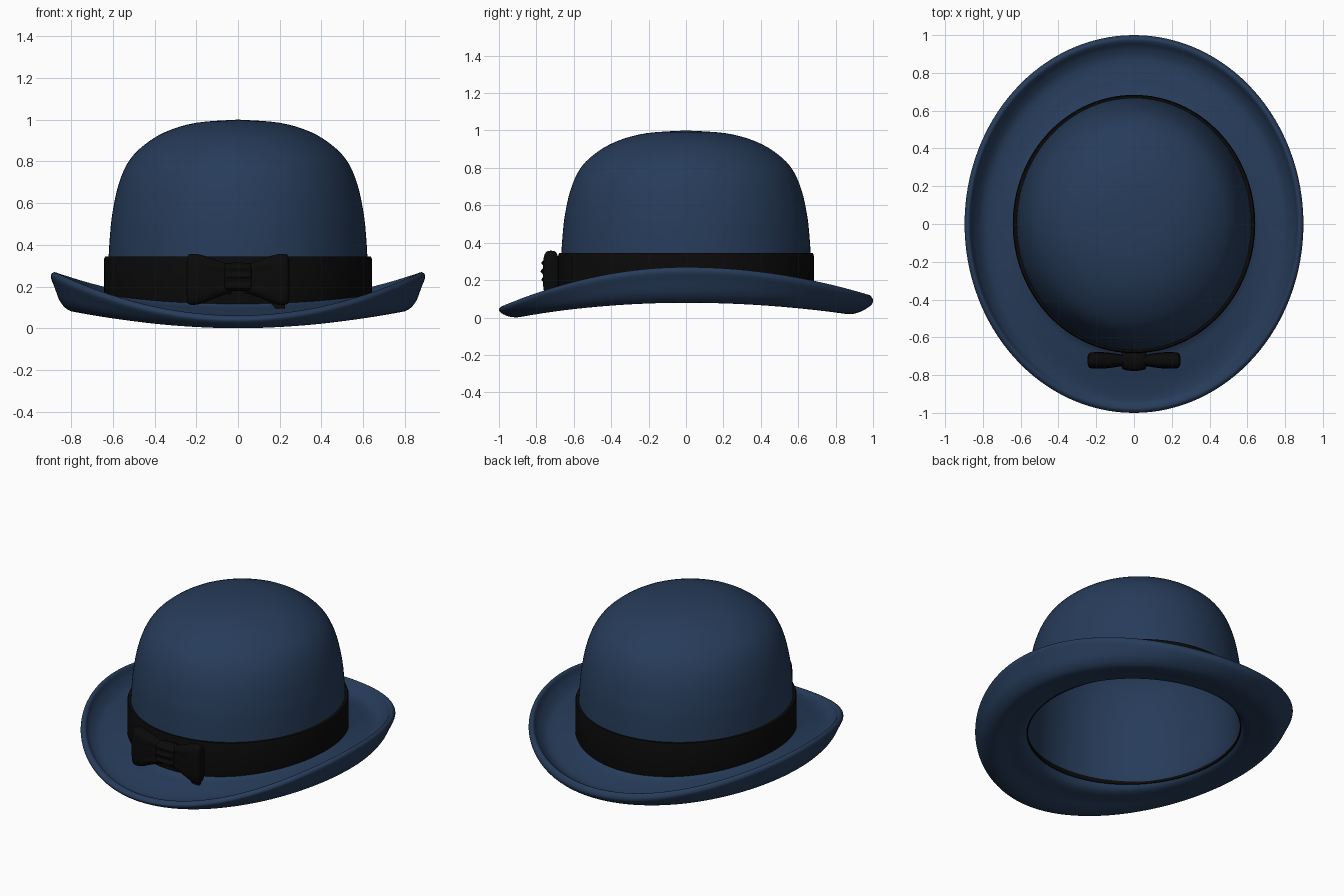
import bpy, bmesh, math
from mathutils import Vector

if "Cube" in bpy.data.objects:
    bpy.data.objects.remove(bpy.data.objects["Cube"])


def material(name, rgb):
    m = bpy.data.materials.new(name)
    m.diffuse_color = (*rgb, 1)
    m.use_nodes = True
    m.node_tree.nodes["Principled BSDF"].inputs["Base Color"].default_value = m.diffuse_color
    return m


NAVY = material("navy felt", (0.020, 0.045, 0.102))
BLACK = material("black ribbon", (0.003, 0.003, 0.003))


def smooth_path(pts, steps):
    """Catmull-Rom curve through points of any dimension."""
    out = []
    for i in range(len(pts) - 1):
        a, b, c, d = (pts[max(0, min(len(pts) - 1, i + k))] for k in (-1, 0, 1, 2))
        for s in range(steps):
            t = s / steps
            out.append([0.5 * (2 * q + (r - p) * t + (2 * p - 5 * q + 4 * r - e) * t * t
                               + (3 * q - p - 3 * r + e) * t ** 3)
                        for p, q, r, e in zip(a, b, c, d)])
    return out + [list(pts[-1])]


def loft(name, rings, mat, caps=False, closed=False, angle=50):
    """Skin a list of equally long vertex rings."""
    bm = bmesh.new()
    vs = [[bm.verts.new(p) for p in ring] for ring in rings]
    n = len(vs[0])
    pairs = list(zip(vs, vs[1:])) + ([(vs[-1], vs[0])] if closed else [])
    for a, b in pairs:
        for j in range(n):
            k = (j + 1) % n
            bm.faces.new((a[j], a[k], b[k], b[j]))
    if caps:
        bm.faces.new(vs[0])
        bm.faces.new(vs[-1])
    bmesh.ops.remove_doubles(bm, verts=bm.verts[:], dist=1e-5)
    bmesh.ops.recalc_face_normals(bm, faces=bm.faces[:])
    me = bpy.data.meshes.new(name)
    bm.to_mesh(me)
    bm.free()
    me.materials.append(mat)
    ob = bpy.data.objects.new(name, me)
    bpy.context.collection.objects.link(ob)
    bpy.ops.object.select_all(action='DESELECT')
    ob.select_set(True)
    bpy.context.view_layer.objects.active = ob
    bpy.ops.object.shade_smooth_by_angle(angle=math.radians(angle))
    return ob


def oval_ring(row, n=128):
    """Ring from side radius/height, front radius/height, back radius/height."""
    xs, zs, yf, zf, yb, zb = row
    ring = []
    for j in range(n):
        a = 2 * math.pi * j / n
        c, s = math.cos(a), math.sin(a)
        y, z = (yb, zb) if s > 0 else (yf, zf)
        ring.append((xs * c, y * s, zs * c * c + z * s * s))
    return ring


def even(r, z, k=1.075):
    return (r, z, r * k, z, r * k, z)


# felt body: domed crown, curled brim and hollow inside as one profile
dome = [(0, 1.0), (0.2, 0.985), (0.35, 0.94), (0.46, 0.87), (0.53, 0.79),
        (0.575, 0.68), (0.602, 0.55), (0.613, 0.45), (0.62, 0.34), (0.622, 0.25)]
brim = [(0.625, 0.17, 0.672, 0.125, 0.672, 0.125),
        (0.72, 0.155, 0.78, 0.085, 0.78, 0.085),
        (0.80, 0.17, 0.88, 0.058, 0.87, 0.07),
        (0.85, 0.222, 0.94, 0.05, 0.93, 0.088),
        (0.87, 0.265, 0.965, 0.06, 0.965, 0.115),
        (0.888, 0.266, 0.985, 0.06, 0.985, 0.118),
        (0.897, 0.245, 1.0, 0.042, 1.0, 0.09),
        (0.88, 0.20, 0.985, 0.022, 0.985, 0.062),
        (0.85, 0.125, 0.94, 0.004, 0.93, 0.03),
        (0.80, 0.082, 0.88, 0.004, 0.87, 0.018),
        (0.72, 0.083, 0.78, 0.035, 0.78, 0.035),
        (0.62, 0.10, 0.67, 0.07, 0.67, 0.07)]
inside = [even(max(0, r - 0.025), z - 0.025) for r, z in reversed(dome)]
profile = [even(r, z) for r, z in dome] + brim + inside
loft("felt_hat_body", [oval_ring(r) for r in smooth_path(profile, 4)], NAVY)

# ribbon band round the crown
band = [(0.612, 0.10), (0.638, 0.10), (0.642, 0.13), (0.642, 0.33), (0.637, 0.344), (0.612, 0.344)]
loft("ribbon_band", [oval_ring(even(r, z, 1.065)) for r, z in band], BLACK, closed=True, angle=35)


def pleated_ring(x, zc, hz, hy, n=48):
    """Rounded bow section with soft pleats fading outward."""
    ring = []
    fade = max(0, 1 - abs(x) / 0.2)
    for j in range(n):
        a = 2 * math.pi * j / n
        c, s = math.cos(a), math.sin(a)
        z = math.copysign(abs(s) ** 0.6, s)
        y = math.copysign(abs(c) ** 0.6, c) * hy * (1 + 0.18 * fade * math.cos(9 * z))
        ring.append((x, -0.722 + y, zc + hz * z))
    return ring


# bow wings: position, centre height, half height, half depth
wing = [(0.03, 0.238, 0.07, 0.022), (0.07, 0.238, 0.078, 0.028), (0.13, 0.237, 0.10, 0.038),
        (0.18, 0.235, 0.118, 0.043), (0.225, 0.235, 0.122, 0.042), (0.24, 0.235, 0.112, 0.034),
        (0.246, 0.235, 0.085, 0.018)]
for side, label in ((-1, "left"), (1, "right")):
    loft("bow_wing_" + label,
         [pleated_ring(side * x, z, hz, hy) for x, z, hz, hy in smooth_path(wing, 4)],
         BLACK, caps=True)

# bow knot, slightly waisted
knot = [(-0.065, 0.245, 0.05, 0.03), (-0.055, 0.245, 0.066, 0.043), (0, 0.247, 0.068, 0.048),
        (0.055, 0.245, 0.066, 0.043), (0.065, 0.245, 0.05, 0.03)]
loft("bow_knot", [pleated_ring(*r) for r in smooth_path(knot, 4)], BLACK, caps=True)

# short ribbon tail hanging below the right wing
tail = [(0.10, 0.19), (0.23, 0.19), (0.225, 0.085), (0.195, 0.08), (0.165, 0.11)]
loft("bow_tail", [[(x, y, z) for x, z in tail] for y in (-0.725, -0.705)], BLACK, caps=True, angle=30)
